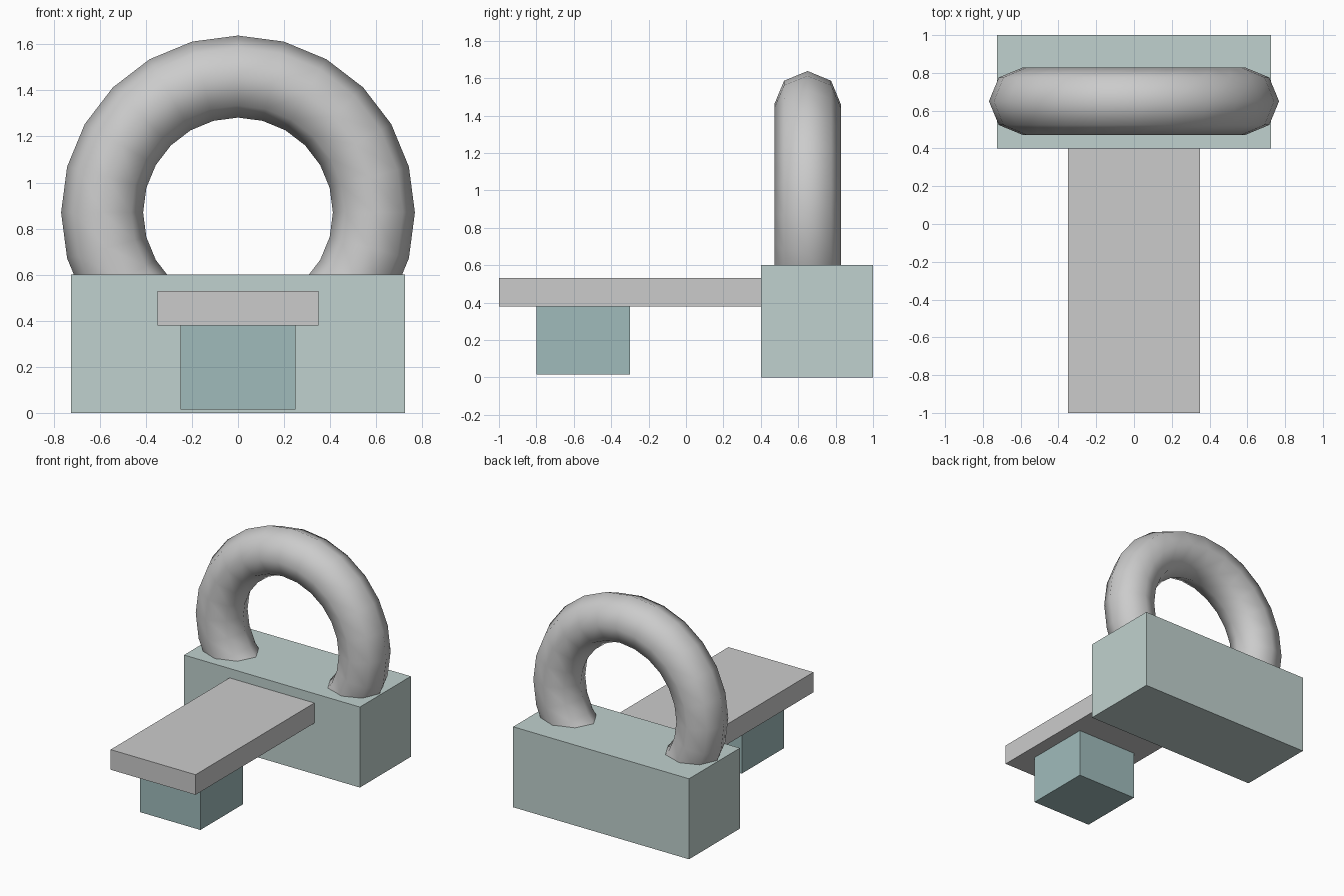
import bpy
import math

if "Cube" in bpy.data.objects:
    bpy.data.objects.remove(bpy.data.objects["Cube"])


def material(name, color):
    mat = bpy.data.materials.new(name)
    mat.diffuse_color = (*color, 1.0)
    mat.use_nodes = True
    mat.node_tree.nodes["Principled BSDF"].inputs["Base Color"].default_value = mat.diffuse_color
    return mat


def box(name, x, y, z, mat=None):
    """Box spanning the given (min, max) ranges."""
    spans = (x, y, z)
    bpy.ops.mesh.primitive_cube_add(size=1, location=[(a + b) / 2 for a, b in spans])
    obj = bpy.context.object
    obj.name = name
    obj.scale = [b - a for a, b in spans]
    bpy.ops.object.transform_apply(location=False, rotation=False, scale=True)
    if mat:
        obj.data.materials.append(mat)
    return obj


pale_green = material("pale_green", (0.53, 0.64, 0.62))
teal = material("teal", (0.35, 0.50, 0.50))

# Rear block that holds the ring
box("rear_block", (-0.725, 0.725), (0.4, 1.0), (0.0, 0.6), pale_green)

# Flat plank reaching forward, with its support underneath
box("plank", (-0.35, 0.35), (-1.0, 0.4), (0.38, 0.53))
box("plank_support", (-0.25, 0.25), (-0.8, -0.3), (0.015, 0.38), teal)

# Upright ring, its lower part sunk into the rear block
bpy.ops.mesh.primitive_torus_add(
    major_segments=24, minor_segments=8, major_radius=0.59, minor_radius=0.178,
    location=(0, 0.65, 0.87), rotation=(math.pi / 2, 0, 0))
ring = bpy.context.object
ring.name = "ring"
bpy.ops.object.shade_smooth()
